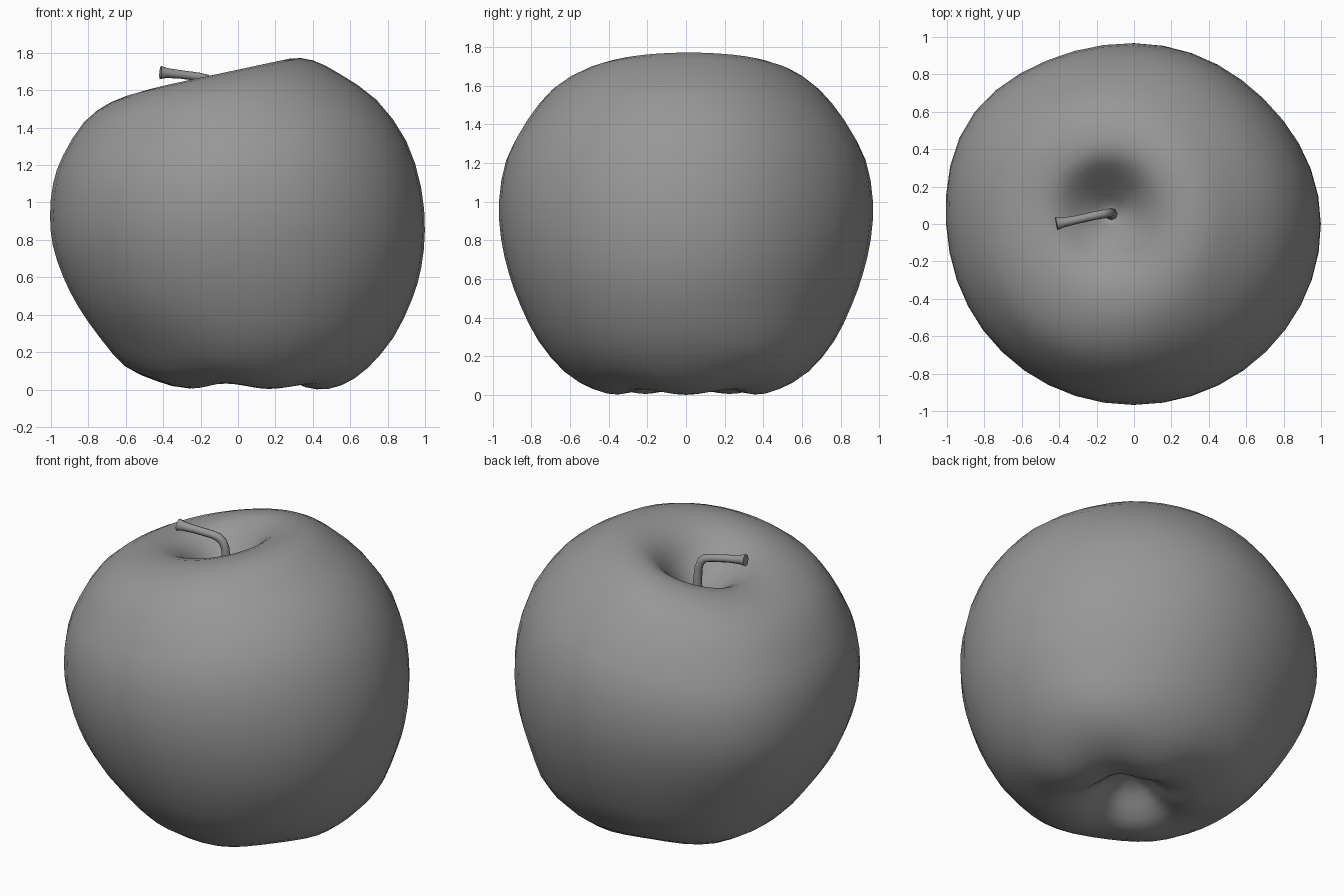
import bpy, bmesh
from math import cos, sin, pi, exp, radians

if "Cube" in bpy.data.objects:
    bpy.data.objects.remove(bpy.data.objects["Cube"])

SEG = 40

# Tilted rings, stem hollow to base hollow: right x, right z, left x, left z, y radius, y centre
RINGS = [
    (-0.08, 1.43, -0.17, 1.41, 0.05, 0.06),
    (0.00, 1.54, -0.24, 1.46, 0.12, 0.07),
    (0.07, 1.65, -0.33, 1.54, 0.22, 0.06),
    (0.16, 1.73, -0.43, 1.60, 0.32, 0.04),
    (0.28, 1.77, -0.54, 1.595, 0.43, 0.02),
    (0.40, 1.76, -0.68, 1.54, 0.56, 0.01),
    (0.54, 1.69, -0.82, 1.43, 0.70, 0),
    (0.74, 1.55, -0.93, 1.25, 0.83, 0),
    (0.90, 1.33, -0.98, 1.10, 0.93, 0),
    (0.98, 1.08, -0.995, 0.93, 0.967, 0),
    (1.00, 0.85, -0.98, 0.77, 0.957, 0),
    (0.98, 0.65, -0.925, 0.60, 0.915, 0),
    (0.93, 0.48, -0.845, 0.44, 0.855, 0),
    (0.83, 0.28, -0.735, 0.28, 0.765, 0),
    (0.69, 0.12, -0.60, 0.12, 0.63, 0),
    (0.55, 0.035, -0.46, 0.05, 0.49, 0),
    (0.42, 0.015, -0.32, 0.02, 0.37, 0),
    (0.30, 0.05, -0.20, 0.05, 0.24, 0),
    (0.18, 0.14, -0.09, 0.14, 0.13, 0),
]


def refine(rings):
    # Insert a smoothly interpolated ring between each pair
    out = []
    for i in range(len(rings) - 1):
        a, b = rings[i], rings[i + 1]
        p, n = rings[max(i - 1, 0)], rings[min(i + 2, len(rings) - 1)]
        out += [a, tuple((9 * (u + v) - w - q) / 16 for u, v, w, q in zip(a, b, p, n))]
    return out + [rings[-1]]


def bump(t, degrees, width=26):
    d = (t - radians(degrees) + pi) % (2 * pi) - pi
    return exp(-(d / radians(width)) ** 2)


def ring_point(ring, t):
    xr, zr, xl, zl, ry, yc = ring
    z = (zr + zl) / 2 + (zr - zl) / 2 * cos(t)
    # Bulge on the back left, slight flat on the back right
    swell = 1 + ry ** 2 * (0.06 * bump(t, 146) - 0.02 * bump(t, 45))
    # Uneven heel near the base
    if ry > 0.3 and z < 0.8:
        low = exp(-((z - 0.15) / 0.2) ** 2)
        swell += low * (0.06 * bump(t, 40) + 0.05 * bump(t, 135) - 0.05 * bump(t, 228))
    x = (xr + xl) / 2 + (xr - xl) / 2 * cos(t) * swell
    y = yc + ry * sin(t) * swell
    # Lower lip of the stem hollow
    if z > 1.3:
        z -= 0.02 * bump(t, 165, 40) * exp(-((ry - 0.36) / 0.18) ** 2)
    # Five soft lobes around the base
    elif z < 0.4:
        z -= 0.014 * exp(-(z / 0.12) ** 2) * cos(5 * t)
    return x, y, max(z, 0)


def build_body(material):
    bm = bmesh.new()
    loops = [[bm.verts.new(ring_point(r, 2 * pi * i / SEG)) for i in range(SEG)]
             for r in refine(RINGS)]
    for a, b in zip(loops, loops[1:]):
        for i in range(SEG):
            j = (i + 1) % SEG
            bm.faces.new((a[i], b[i], b[j], a[j]))
    # Close both hollows
    for loop, pole in ((loops[0], (-0.12, 0.06, 1.40)), (loops[-1], (0.05, 0, 0.22))):
        centre = bm.verts.new(pole)
        for i in range(SEG):
            bm.faces.new((loop[i], loop[(i + 1) % SEG], centre))
    bmesh.ops.recalc_face_normals(bm, faces=bm.faces)
    for f in bm.faces:
        f.smooth = True
    mesh = bpy.data.meshes.new("apple_body")
    bm.to_mesh(mesh)
    bm.free()
    mesh.materials.append(material)
    bpy.context.collection.objects.link(bpy.data.objects.new("apple_body", mesh))


def build_stem(material):
    # Bent stem, flaring at the tip: x, y, z, radius
    path = [(-0.12, 0.05, 1.38, 0.034), (-0.12, 0.06, 1.50, 0.026),
            (-0.13, 0.06, 1.60, 0.024), (-0.145, 0.057, 1.64, 0.024),
            (-0.17, 0.052, 1.662, 0.024), (-0.21, 0.045, 1.672, 0.023),
            (-0.31, 0.022, 1.685, 0.023), (-0.38, 0.008, 1.692, 0.027),
            (-0.415, 0.002, 1.695, 0.036)]
    curve = bpy.data.curves.new("stem", 'CURVE')
    curve.dimensions = '3D'
    curve.bevel_depth = 1
    curve.bevel_resolution = 2
    curve.use_fill_caps = True
    curve.materials.append(material)
    spline = curve.splines.new('POLY')
    spline.points.add(len(path) - 1)
    for p, (x, y, z, r) in zip(spline.points, path):
        p.co = (x, y, z, 1)
        p.radius = r
    stem = bpy.data.objects.new("stem", curve)
    bpy.context.collection.objects.link(stem)
    bpy.context.view_layer.objects.active = stem
    stem.select_set(True)
    bpy.ops.object.convert(target='MESH')
    bpy.ops.object.shade_smooth_by_angle(angle=radians(50))


# Mid grey shared by both parts
grey = bpy.data.materials.new("mid_grey")
grey.diffuse_color = (0.31, 0.31, 0.31, 1)
grey.use_nodes = True
grey.node_tree.nodes["Principled BSDF"].inputs["Base Color"].default_value = grey.diffuse_color
build_body(grey)
build_stem(grey)
